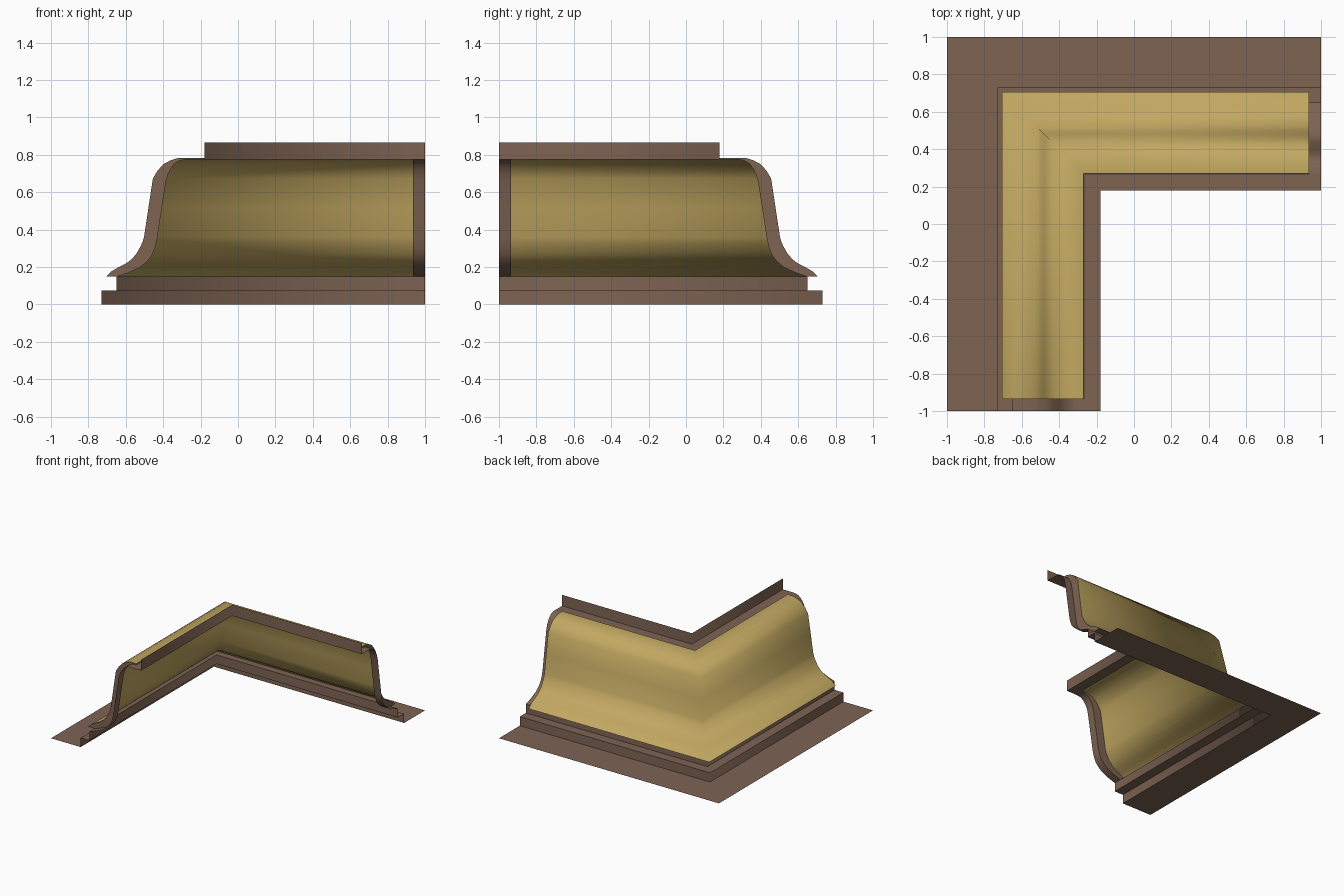
import bpy

if "Cube" in bpy.data.objects:
    bpy.data.objects.remove(bpy.data.objects["Cube"])

END = 1.0        # where the brown trim stops on both arms
TILE_END = 0.935  # where the yellow panel stops


def material(name, rgb):
    m = bpy.data.materials.new(name)
    m.diffuse_color = (*rgb, 1.0)
    m.use_nodes = True
    m.node_tree.nodes["Principled BSDF"].inputs["Base Color"].default_value = m.diffuse_color
    return m


brown = material("brown trim", (0.205, 0.125, 0.086))
yellow = material("yellow panel", (0.53, 0.385, 0.118))


def make(name, verts, faces, mat, smooth=True):
    mesh = bpy.data.meshes.new(name)
    mesh.from_pydata(verts, [], faces)
    mesh.materials.append(mat)
    for p in mesh.polygons:
        p.use_smooth = smooth
    ob = bpy.data.objects.new(name, mesh)
    bpy.context.collection.objects.link(ob)
    return ob


def corner_sweep(name, profile, end, mat, creased):
    """Sweep an (x, z) profile along both arms, mitred on the diagonal."""
    n = len(profile)
    verts = [(x, -end, z) for x, z in profile]
    verts += [(x, -x, z) for x, z in profile]
    verts += [(end, -x, z) for x, z in profile]
    faces = [(r * n + i, r * n + i + 1, (r + 1) * n + i + 1, (r + 1) * n + i)
             for r in range(2) for i in range(n - 1)]
    ob = make(name, verts, faces, mat)
    if creased:  # sharp along the run, soft around the corner
        for e in ob.data.edges:
            a, b = e.vertices
            e.use_edge_sharp = (a % n) == (b % n)
    return ob


def swap(verts):
    """Reflect across the mitre diagonal, from one arm to the other."""
    return [(-y, -x, z) for x, y, z in verts]


# Profiles in (x, z)
outer = [(-.707, .148), (-.675, .178), (-.64, .198), (-.602, .217), (-.57, .24),
         (-.544, .270), (-.524, .305), (-.511, .332), (-.503, .358), (-.479, .516),
         (-.455, .674), (-.43, .715), (-.40, .749), (-.362, .770), (-.32, .783),
         (-.27, .783)]
inner = [(-.65, .148), (-.585, .170), (-.524, .198), (-.487, .228), (-.46, .262),
         (-.443, .305), (-.433, .348), (-.409, .503), (-.385, .658), (-.374, .697),
         (-.358, .727), (-.342, .749), (-.32, .765), (-.295, .773), (-.267, .775)]

# Base flange with two steps, and the flat top edge with its upright lip
corner_sweep("base_flange", [(-1, 0), (-.73, 0), (-.73, .075), (-.65, .075), (-.65, .148)],
             END, brown, True)
corner_sweep("top_lip", [(-.267, .775), (-.18, .775), (-.18, .865)], END, brown, True)

# Curved yellow panel and the small edges that close it top and bottom
corner_sweep("curved_panel", outer, TILE_END, yellow, False)
corner_sweep("panel_bottom_ledge", [(-.65, .148), (-.707, .148)], TILE_END, brown, True)
corner_sweep("panel_top_edge", [(-.27, .783), (-.267, .775)], TILE_END, brown, True)

# Ends of both arms: recessed joint strip and the wall between the two curves
n = len(inner)
strip = [(x, -END, z) for x, z in inner] + [(x, -TILE_END, z) for x, z in inner]
strip_faces = [(i, i + 1, n + i + 1, n + i) for i in range(n - 1)]
# the inner curve has one point fewer, so its last point is doubled up
pairs = list(zip(outer, inner + [inner[-1]]))
wall = [(x, -TILE_END, z) for pair in pairs for x, z in pair]
wall_faces = [(2 * i, 2 * i + 1, 2 * i + 3, 2 * i + 2) for i in range(n - 1)]
wall_faces.append((2 * n - 2, 2 * n - 1, 2 * n))

for side, move, flip in (("left", list, False), ("back", swap, True)):
    turn = (lambda fs: [f[::-1] for f in fs]) if flip else list
    make(side + "_joint_strip", move(strip), turn(strip_faces), brown)
    make(side + "_end_wall", move(wall), turn(wall_faces), brown, False)
